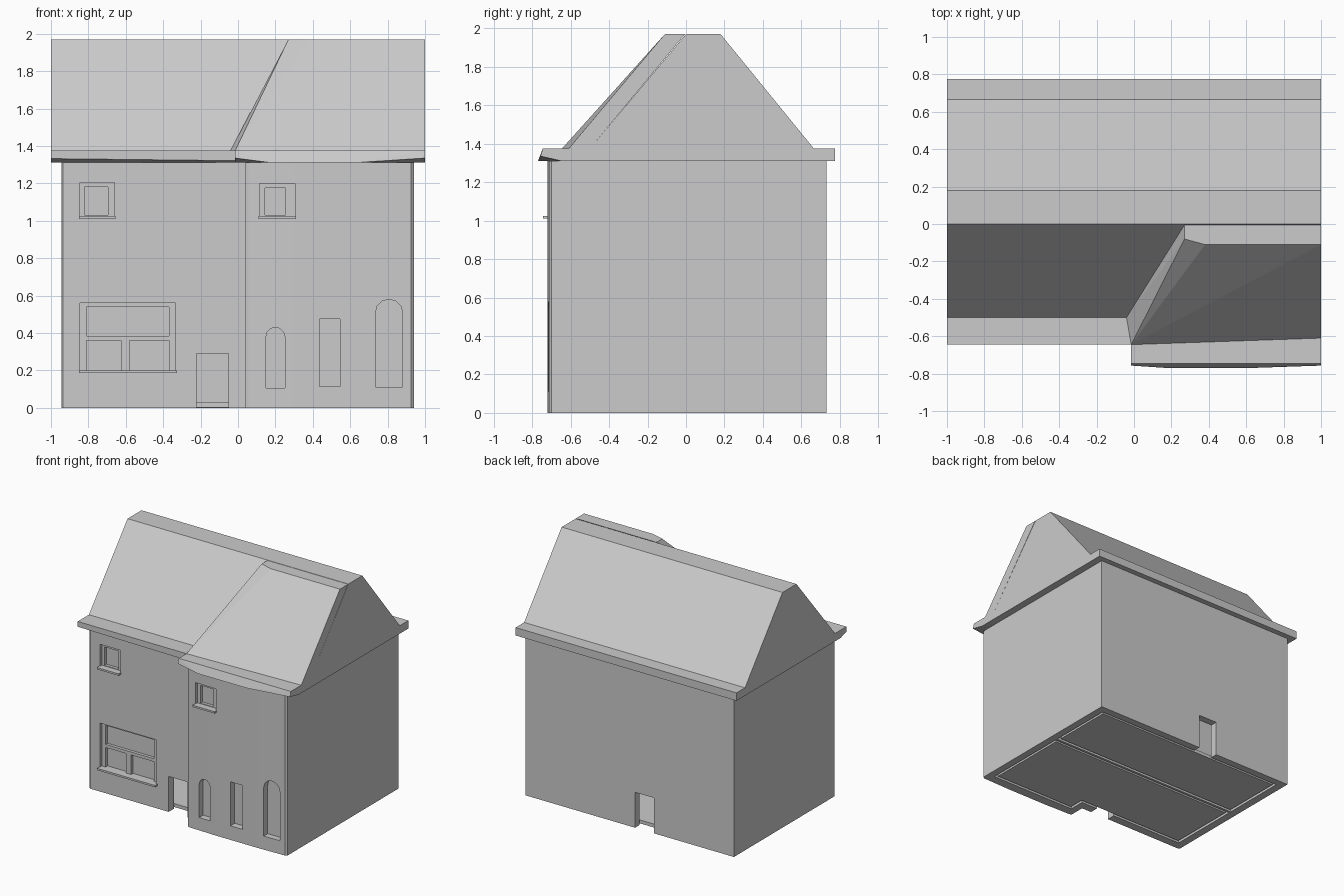
import bpy, bmesh, math
from mathutils import Vector

old = bpy.data.objects.get("Cube")
if old:
    bpy.data.objects.remove(old, do_unlink=True)

grey = bpy.data.materials.new("plaster_grey")
grey.use_nodes = True
grey.diffuse_color = (0.6, 0.6, 0.6, 1)
grey.node_tree.nodes["Principled BSDF"].inputs["Base Color"].default_value = (0.6, 0.6, 0.6, 1)


def finish(name, bm):
    bmesh.ops.recalc_face_normals(bm, faces=bm.faces)
    mesh = bpy.data.meshes.new(name)
    bm.to_mesh(mesh)
    bm.free()
    mesh.materials.append(grey)
    obj = bpy.data.objects.new(name, mesh)
    bpy.context.collection.objects.link(obj)
    return obj


def prism(name, outline, axis, lo, hi):
    """Extrude a 2D outline along one axis, from lo to hi."""
    bm = bmesh.new()

    def place(p, d):
        return {"x": (d, p[0], p[1]), "y": (p[0], d, p[1]), "z": (p[0], p[1], d)}[axis]

    face = bm.faces.new([bm.verts.new(place(p, lo)) for p in outline])
    ext = bmesh.ops.extrude_face_region(bm, geom=[face])
    shift = Vector(place((0, 0), hi - lo))
    for v in ext["geom"]:
        if isinstance(v, bmesh.types.BMVert):
            v.co += shift
    return finish(name, bm)


def hull(name, points):
    bm = bmesh.new()
    for p in points:
        bm.verts.new(p)
    bmesh.ops.convex_hull(bm, input=bm.verts)
    return finish(name, bm)


def rect(x0, x1, z0, z1):
    return [(x0, z0), (x1, z0), (x1, z1), (x0, z1)]


def arch(x0, x1, z0, top, steps=6):
    r, mid = (x1 - x0) / 2, (x0 + x1) / 2
    curve = [(mid + r * math.cos(math.pi * i / steps), top - r + r * math.sin(math.pi * i / steps))
             for i in range(steps + 1)]
    return [(x0, z0), (x1, z0)] + curve


def cut(target, cutter):
    mod = target.modifiers.new("cut", "BOOLEAN")
    mod.operation = "DIFFERENCE"
    mod.solver = "EXACT"
    mod.object = cutter
    bpy.context.view_layer.objects.active = target
    bpy.ops.object.modifier_apply(modifier=mod.name)
    bpy.data.objects.remove(cutter, do_unlink=True)


LEFT, RIGHT = -0.58, -0.715   # front wall planes of the two halves
EAVE, TOP, RIDGE = 1.31, 1.375, 1.97

# Walls: stepped footprint with chamfered corners and a slightly bowed right half
walls = prism("walls", [
    (0.94, 0.73), (-0.945, 0.73), (-0.945, LEFT + 0.012), (-0.935, LEFT), (0.04, LEFT),
    (0.04, -0.705), (0.055, -0.713), (0.3, -0.72), (0.68, -0.72), (0.925, -0.713), (0.94, -0.70)],
    "z", 0, EAVE)


# Two rooms separated by a partition, each with an inset floor slab
def front_room(g):
    return [(0.88 - g, 0.1 - g), (-0.88 + g, 0.1 - g), (-0.88 + g, -0.51 + g),
            (0.1 + g, -0.51 + g), (0.1 + g, -0.64 + g), (0.88 - g, -0.64 + g)]


def back_room(g):
    return rect(-0.88 + g, 0.88 - g, 0.12 + g, 0.67 - g)


for name, room in (("front", front_room), ("back", back_room)):
    cut(walls, prism("room_cutter", room(0), "z", -0.1, EAVE - 0.02))
    prism(name + "_floor", room(0.02), "z", 0.002, 0.03)

# Door openings, front and back
door = rect(-0.222, -0.05, -0.05, 0.29)
cut(walls, prism("front_door_cutter", door, "y", -0.8, -0.4))
cut(walls, prism("back_door_cutter", door, "y", 0.6, 0.8))

# Window recesses: outline, wall plane, depth
recesses = [
    (rect(-0.845, -0.335, 0.19, 0.56), LEFT, 0.025),
    (rect(-0.81, -0.37, 0.385, 0.54), LEFT, 0.05),
    (rect(-0.81, -0.625, 0.2, 0.36), LEFT, 0.05),
    (rect(-0.58, -0.37, 0.2, 0.36), LEFT, 0.05),
    (rect(-0.845, -0.66, 1.02, 1.205), LEFT, 0.025),
    (rect(-0.82, -0.695, 1.03, 1.18), LEFT, 0.05),
    (rect(0.115, 0.305, 1.02, 1.2), RIGHT, 0.025),
    (rect(0.145, 0.255, 1.03, 1.175), RIGHT, 0.05),
    (arch(0.15, 0.25, 0.105, 0.43), RIGHT, 0.05),
    (rect(0.435, 0.545, 0.115, 0.475), RIGHT, 0.05),
    (arch(0.735, 0.88, 0.11, 0.58), RIGHT, 0.05),
]
for outline, plane, depth in recesses:
    cut(walls, prism("window_cutter", outline, "y", -0.8, plane + depth))

# Window sills
for name, x0, x1, z, plane in (("large", -0.85, -0.325, 0.185, LEFT),
                               ("upper_right", -0.85, -0.655, 1.01, LEFT),
                               ("upper_left", 0.11, 0.31, 1.01, RIGHT)):
    prism(name + "_window_sill", rect(x0, x1, z, z + 0.015), "y", plane - 0.03, plane + 0.025)

# Main roof with eaves; the front fascia rises slightly at one end
roof = prism("main_roof", [
    (-0.645, EAVE), (-0.645, TOP), (-0.5, TOP), (0, RIDGE), (0.18, RIDGE),
    (0.665, TOP), (0.775, TOP), (0.775, EAVE), (-0.57, EAVE)], "x", -1, 1)
for v in roof.data.vertices:
    if v.co.x < 0 and v.co.y < -0.6 and v.co.z < 1.32:
        v.co.z += 0.022

# Projecting roof slope over the deeper half
hull("projecting_roof", [
    (-0.015, -0.645, TOP), (1, -0.61, TOP), (0.27, -0.08, RIDGE), (0.38, -0.11, RIDGE),
    (1, -0.11, RIDGE), (-0.04, -0.5, TOP), (0.27, -0.005, RIDGE), (1, -0.005, RIDGE), (1, -0.5, TOP)])

# Bowed eave of the deeper half
hull("projecting_eave", [
    (-0.015, -0.645, EAVE), (1, -0.645, EAVE), (-0.015, -0.645, TOP), (1, -0.645, TOP),
    (-0.015, -0.745, TOP), (1, -0.745, TOP), (-0.015, -0.757, 1.335), (1, -0.757, 1.335),
    (0.18, -0.77, EAVE), (0.62, -0.77, EAVE)])
